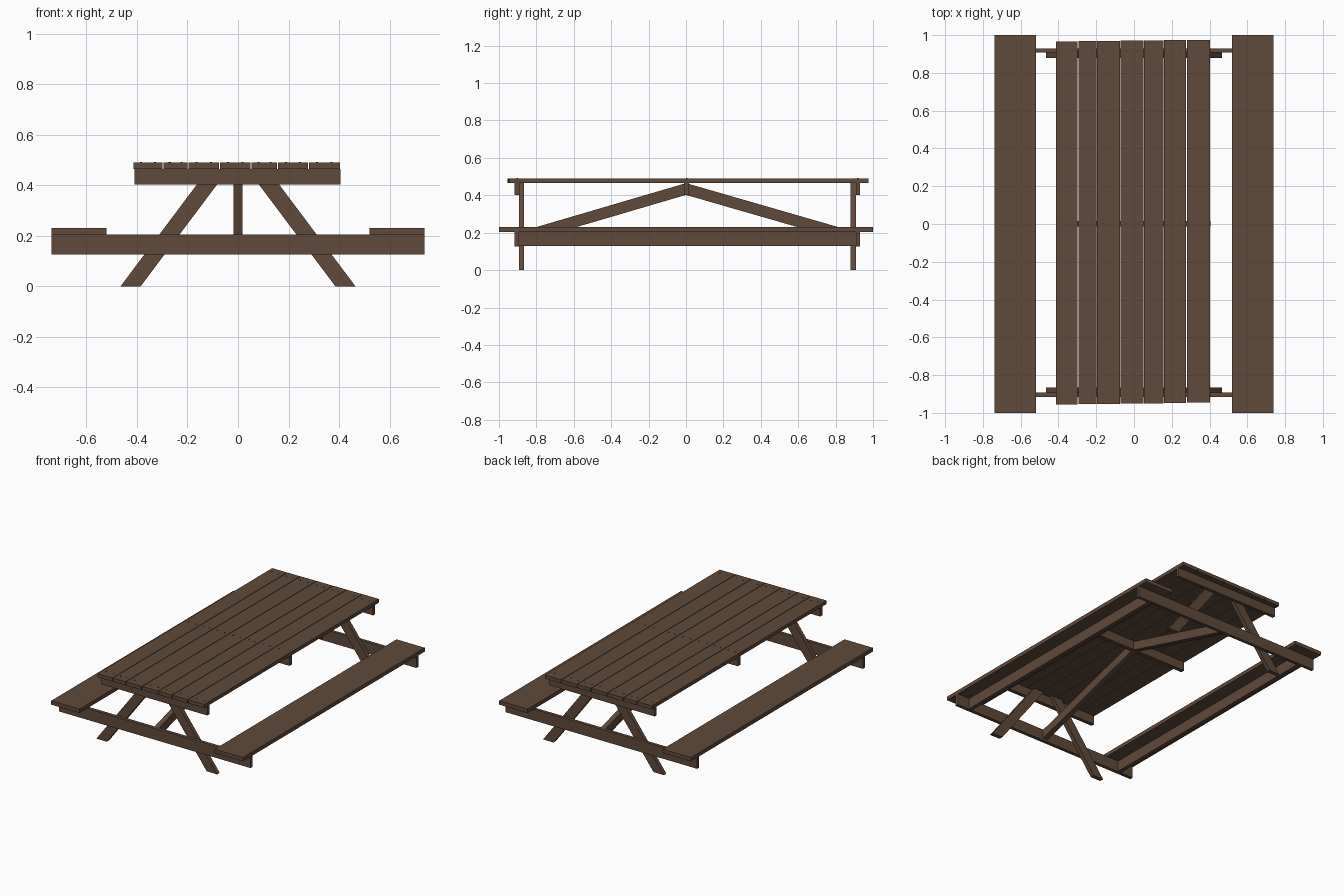
import bpy, bmesh

if "Cube" in bpy.data.objects:
    bpy.data.objects.remove(bpy.data.objects["Cube"])


def material(name, rgb):
    m = bpy.data.materials.new(name)
    m.diffuse_color = (*rgb, 1)
    m.use_nodes = True
    m.node_tree.nodes["Principled BSDF"].inputs["Base Color"].default_value = m.diffuse_color
    return m


WOOD = material("brown wood", (0.115, 0.068, 0.044))
NAIL = material("dark nail", (0.06, 0.038, 0.027))


def prism(name, profile, axis, lo, hi, mat=WOOD):
    """Extrude a 2D profile along an axis: 'y' uses (x, z), 'x' uses (y, z)."""
    def place(a, b, t):
        return (a, t, b) if axis == 'y' else (t, a, b)
    bm = bmesh.new()
    face = bm.faces.new([bm.verts.new(place(a, b, lo)) for a, b in profile])
    ext = bmesh.ops.extrude_face_region(bm, geom=[face])
    moved = [v for v in ext["geom"] if isinstance(v, bmesh.types.BMVert)]
    bmesh.ops.translate(bm, verts=moved, vec=place(0, 0, hi - lo))
    bmesh.ops.recalc_face_normals(bm, faces=bm.faces)
    mesh = bpy.data.meshes.new(name)
    bm.to_mesh(mesh)
    bm.free()
    mesh.materials.append(mat)
    obj = bpy.data.objects.new(name, mesh)
    bpy.context.collection.objects.link(obj)
    return obj


def box(name, x, y, z):
    return prism(name, [(x[0], z[0]), (x[1], z[0]), (x[1], z[1]), (x[0], z[1])], 'y', *y)


# Table top planks of uneven width, with a pair of nails over each support
edges = [-0.415, -0.297, -0.197, -0.073, 0.052, 0.157, 0.278, 0.405]
nails = bmesh.new()
for i, (a, b) in enumerate(zip(edges, edges[1:])):
    skew = 0.0015 * i
    box("top_plank", (a + 0.002, b - 0.002), (-0.955 + skew, 0.966 + skew), (0.465, 0.49))
    for y in (-0.903, 0.005, 0.918):
        for f in (0.27, 0.73):
            ring = bmesh.ops.create_cone(nails, cap_ends=True, segments=8,
                                         radius1=0.004, radius2=0.004, depth=0.004)
            bmesh.ops.translate(nails, verts=ring["verts"], vec=(a + (b - a) * f, y, 0.4905))
mesh = bpy.data.meshes.new("nails")
nails.to_mesh(mesh)
nails.free()
mesh.materials.append(NAIL)
bpy.context.collection.objects.link(bpy.data.objects.new("nails", mesh))

# Cleats under the top
for y in ((-0.916, -0.89), (-0.012, 0.016), (0.908, 0.93)):
    box("top_cleat", (-0.41, 0.405), y, (0.402, 0.465))

# Crossbeams carrying the seats
for y in ((-0.916, -0.892), (0.908, 0.93)):
    box("seat_crossbeam", (-0.737, 0.737), y, (0.125, 0.204))

# Seats with a stiffening beam below each
for s in (-1, 1):
    box("seat", sorted((s * 0.52, s * 0.738)), (-1, 1), (0.204, 0.231))
    box("seat_beam", sorted((s * 0.615, s * 0.643)), (-0.892, 0.908), (0.129, 0.204))

# Slanted legs
for s in (-1, 1):
    for y in ((-0.894, -0.865), (0.88, 0.908)):
        prism("leg", [(s * 0.465, 0), (s * 0.385, 0), (s * 0.036, 0.465), (s * 0.116, 0.465)],
              'y', *y)

# Diagonal braces from the crossbeams up to the middle cleat
for s, end in ((-1, -0.892), (1, 0.908)):
    prism("brace", [(0, 0.465), (0, 0.402), (end, 0.14), (end, 0.203)], 'x', -0.018, 0.018)
